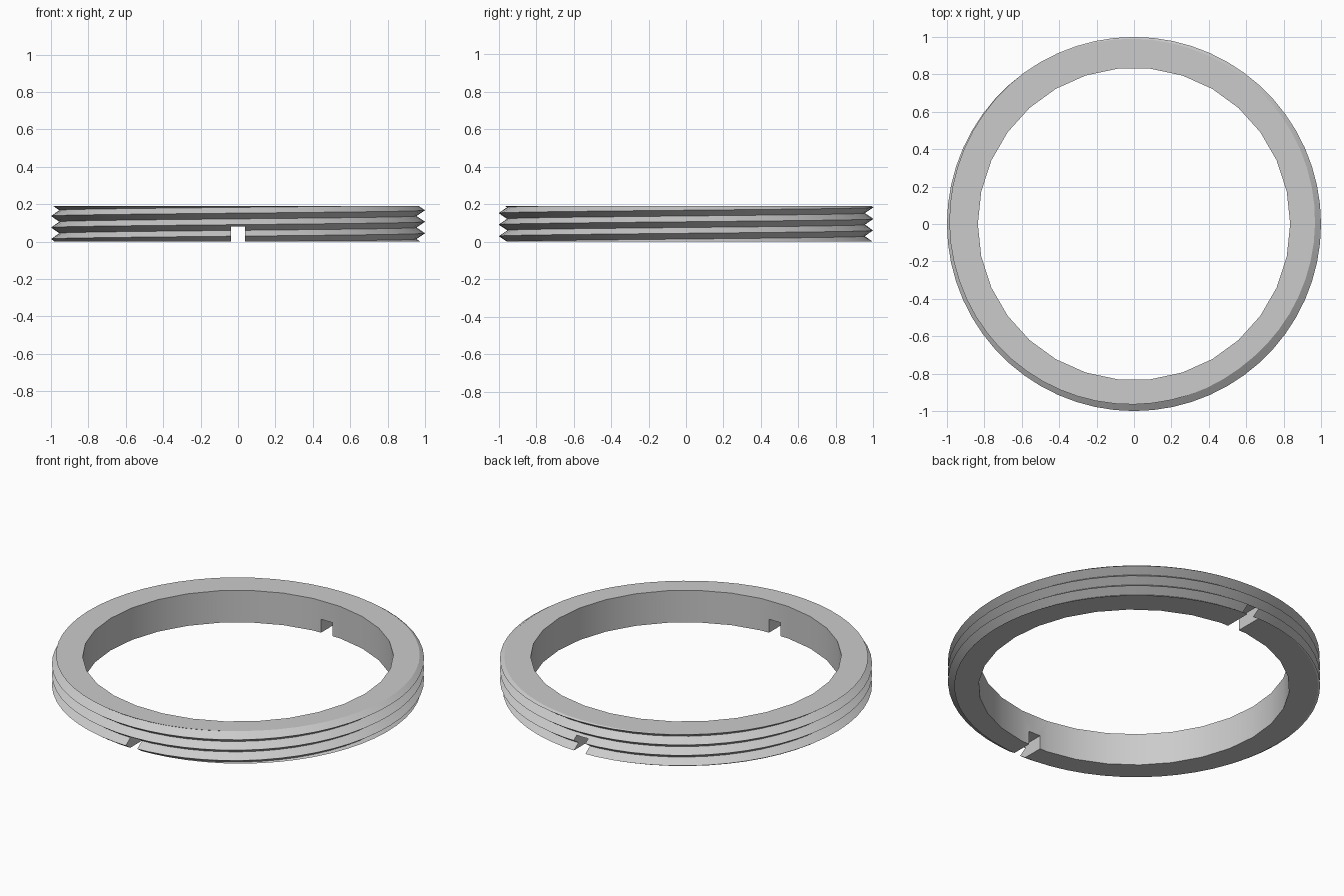
import bpy
import bmesh
from math import cos, sin, pi

if "Cube" in bpy.data.objects:
    bpy.data.objects.remove(bpy.data.objects["Cube"], do_unlink=True)

HEIGHT = 0.19
INNER, ROOT, CREST = 0.835, 0.955, 1.0
PITCH = 0.0615
START = 0.045          # crest height at the +x side
STEPS = 60             # outer sides; the bore has half as many

metal = bpy.data.materials.new("light_grey_metal")
metal.use_nodes = True
grey = (0.6, 0.6, 0.6, 1)
metal.diffuse_color = grey
metal.node_tree.nodes["Principled BSDF"].inputs["Base Color"].default_value = grey


def thread_radius(z, turn):
    """V-shaped thread: distance from the nearest crest sets the radius."""
    phase = ((z - START) / PITCH - turn) % 1.0
    return ROOT + (CREST - ROOT) * abs(1 - 2 * phase)


# Threaded ring: one closed section per station, with rows following the helix
bm = bmesh.new()
sections = []
for i in range(STEPS + 1):
    turn = i / STEPS
    a = 2 * pi * turn
    section = [(thread_radius(0, turn), 0)]
    for k in range(-6, 9):
        z = START + PITCH * (turn + k / 2)
        z = min(max(z, 0), HEIGHT)
        section.append((thread_radius(z, turn), z))
    section.append((thread_radius(HEIGHT, turn), HEIGHT))
    bore = INNER * (cos(2 * pi / STEPS) if i % 2 else 1)
    section += [(bore, HEIGHT), (bore, 0)]
    sections.append([bm.verts.new((r * cos(a), r * sin(a), z)) for r, z in section])

for s, t in zip(sections, sections[1:]):
    for j in range(len(s)):
        n = (j + 1) % len(s)
        bm.faces.new((s[j], t[j], t[n], s[n]))

bmesh.ops.remove_doubles(bm, verts=bm.verts, dist=0.0001)
bmesh.ops.recalc_face_normals(bm, faces=bm.faces)
mesh = bpy.data.meshes.new("threaded_ring")
bm.to_mesh(mesh)
bm.free()
mesh.materials.append(metal)
ring = bpy.data.objects.new("threaded_ring", mesh)
bpy.context.collection.objects.link(ring)

# Spanner slots: one bar cuts the front and back of the underside
bpy.ops.mesh.primitive_cube_add(size=1, location=(0, 0, 0))
cutter = bpy.context.object
cutter.name = "slot_cutter"
cutter.scale = (0.076, 2.4, 0.16)
cutter.hide_render = True
cutter.data.materials.append(metal)

bpy.ops.object.select_all(action="DESELECT")
ring.select_set(True)
bpy.context.view_layer.objects.active = ring
slots = ring.modifiers.new("slots", "BOOLEAN")
slots.operation = "DIFFERENCE"
slots.solver = "EXACT"
slots.object = cutter
bpy.ops.object.modifier_apply(modifier=slots.name)
bpy.data.objects.remove(cutter, do_unlink=True)

bpy.ops.object.shade_smooth_by_angle(angle=pi / 6)
